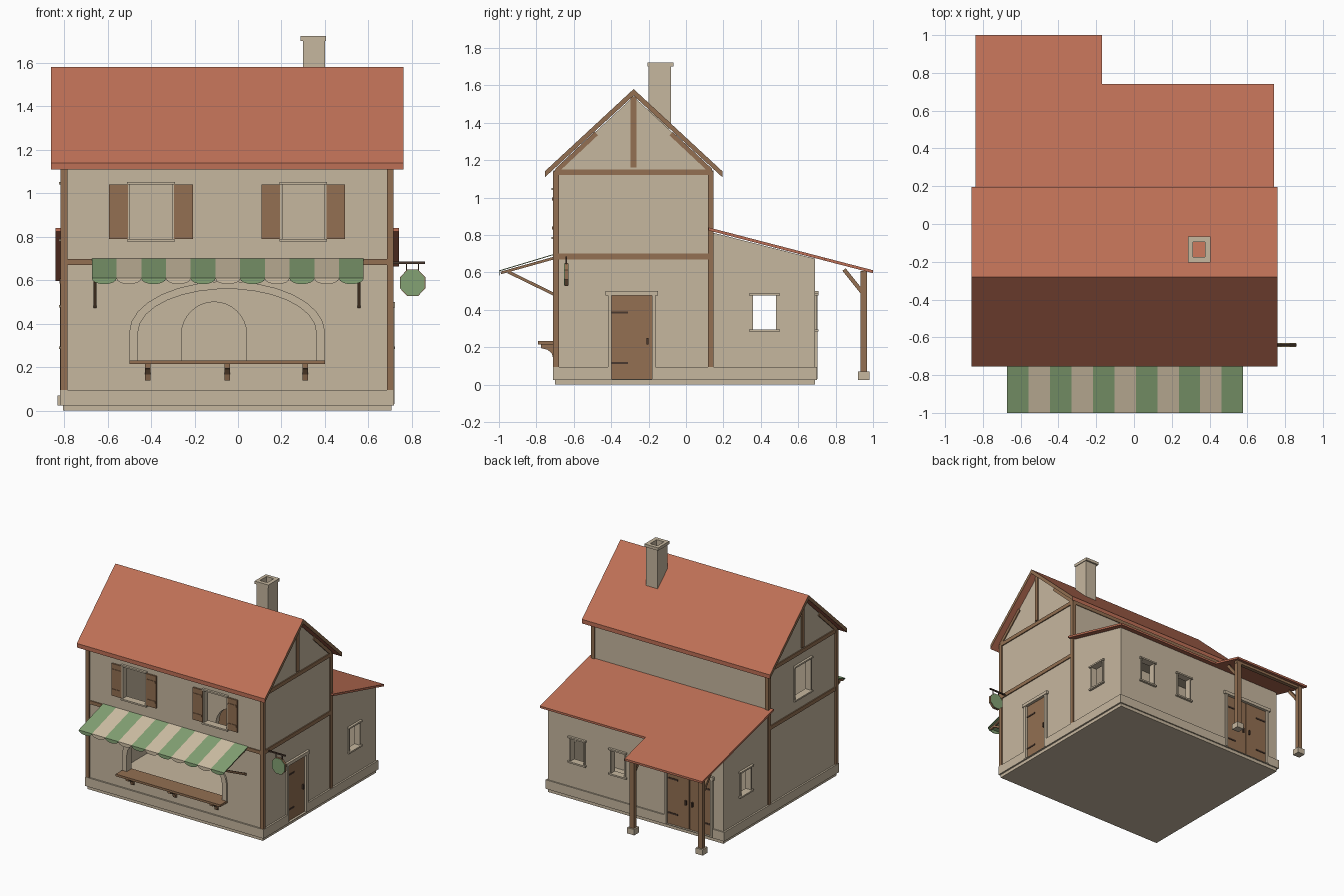
import bpy, bmesh, math
from mathutils import Vector

if "Cube" in bpy.data.objects:
    bpy.data.objects.remove(bpy.data.objects["Cube"])


def material(name, hexcode):
    srgb = [int(hexcode[i:i + 2], 16) / 255 for i in (0, 2, 4)]
    col = [c / 12.92 if c < 0.04 else ((c + 0.055) / 1.055) ** 2.4 for c in srgb] + [1]
    m = bpy.data.materials.new(name)
    m.use_nodes = True
    m.diffuse_color = col
    m.node_tree.nodes["Principled BSDF"].inputs["Base Color"].default_value = col
    return m


STONE = material("beige plaster", "C6B79F")
GREEN = material("pale green plaster", "B0BC9C")
TILE = material("terracotta tile", "BE7056")
WOOD = material("brown timber", "937052")
CLOTH = material("awning green", "84A274")
CREAM = material("awning cream", "D0C0A5")
IRON = material("dark iron", "4A382E")


def prism(name, pts, axis, a, b, mat):
    """Extrude a 2D outline along an axis, from a to b."""
    put = {"x": lambda p, t: (t, p[0], p[1]),
           "y": lambda p, t: (p[0], t, p[1]),
           "z": lambda p, t: (p[0], p[1], t)}[axis]
    bm = bmesh.new()
    lo = [bm.verts.new(put(p, a)) for p in pts]
    hi = [bm.verts.new(put(p, b)) for p in pts]
    bm.faces.new(lo)
    bm.faces.new(hi)
    n = len(pts)
    for i in range(n):
        j = (i + 1) % n
        bm.faces.new((lo[i], lo[j], hi[j], hi[i]))
    bmesh.ops.recalc_face_normals(bm, faces=bm.faces)
    me = bpy.data.meshes.new(name)
    bm.to_mesh(me)
    bm.free()
    ob = bpy.data.objects.new(name, me)
    bpy.context.collection.objects.link(ob)
    me.materials.append(mat)
    return ob


def box(name, x0, x1, y0, y1, z0, z1, mat):
    return prism(name, [(x0, y0), (x1, y0), (x1, y1), (x0, y1)], "z", z0, z1, mat)


def bar(p, q, w):
    """Outline of a straight bar of width w from p to q."""
    p, q = Vector(p), Vector(q)
    d = (q - p).normalized() * w / 2
    s = Vector((-d.y, d.x))
    return [p + s, q + s, q - s, p - s]


def cut(ob, cutters):
    """Subtract the cutters, bake the result and drop the cutters."""
    for c in cutters:
        c.hide_render = True
        m = ob.modifiers.new("cut", "BOOLEAN")
        m.operation, m.solver, m.object = "DIFFERENCE", "EXACT", c
    bpy.context.view_layer.update()
    me = bpy.data.meshes.new_from_object(ob.evaluated_get(bpy.context.evaluated_depsgraph_get()))
    ob.modifiers.clear()
    ob.data = me
    for c in cutters:
        bpy.data.objects.remove(c)


X0, X1, Y0, Y1, YB = -0.805, 0.705, -0.70, 0.14, 0.69   # wall planes
RIDGE = -0.28


def on_wall(name, side, u0, u1, d0, d1, z0, z1, mat):
    """Box on a wall: u runs along it, d is the distance outward."""
    if side in ("front", "back"):
        y, s = (Y0, -1) if side == "front" else (YB, 1)
        ya, yb = sorted((y + s * d0, y + s * d1))
        return box(name, u0, u1, ya, yb, z0, z1, mat)
    x, s = (X1, 1) if side == "left" else (X0, -1)
    xa, xb = sorted((x + s * d0, x + s * d1))
    return box(name, xa, xb, u0, u1, z0, z1, mat)


def arch(cx, r, h, base, spring, n=16):
    top = [(cx + r * math.cos(math.pi * i / n), spring + h * math.sin(math.pi * i / n)) for i in range(n + 1)]
    return [(cx + r, base)] + top + [(cx - r, base)]


# Openings: side, centre, half width, bottom, top
upper = [("front", -0.4, 0.1, 0.79, 1.04), ("front", 0.3, 0.1, 0.79, 1.04), ("right", RIDGE, 0.1, 0.79, 1.04)]
small = [("left", 0.42, 0.065, 0.295, 0.475), ("right", 0.42, 0.065, 0.295, 0.475),
         ("back", 0.45, 0.06, 0.295, 0.475), ("back", 0.1, 0.06, 0.295, 0.475)]
doors = [("left", -0.29, 0.11, 0.03, 0.475), ("back", -0.51, 0.19, 0.03, 0.475)]


def openings(items):
    return [on_wall("cutter", s, c - w, c + w, -0.08, 0.08, a, b, STONE) for s, c, w, a, b in items]


# Main house shell with green upper storey
CX, SPRING = -0.05, 0.36
house = prism("house_walls", [(Y0, 0), (Y1, 0), (Y1, 1.15), (RIDGE, 1.54), (Y0, 1.15)], "x", X0, X1, STONE)
room = prism("cutter", [(Y0 + .04, .03), (Y1 - .04, .03), (Y1 - .04, 1.14), (RIDGE, 1.49), (Y0 + .04, 1.14)],
             "x", X0 + .04, X1 - .04, STONE)
cut(house, [room, prism("cutter", arch(CX, .43, .215, .225, SPRING), "y", -0.8, -0.6, STONE),
            prism("cutter", arch(-0.11, .15, .15, .03, .35), "y", 0.05, 0.2, STONE)]
    + openings(upper + doors[:1]))
bm = bmesh.new()
bm.from_mesh(house.data)
bmesh.ops.bisect_plane(bm, geom=bm.verts[:] + bm.edges[:] + bm.faces[:], plane_co=(0, 0, 0.68), plane_no=(0, 0, 1))
for f in bm.faces:
    f.material_index = int(f.calc_center_median().z > 0.68)
bm.to_mesh(house.data)
bm.free()
house.data.materials.clear()
house.data.materials.append(STONE)
house.data.materials.append(GREEN)

# Back lean-to and plinth
lean = prism("lean_to_walls", [(Y1, 0), (YB, 0), (YB, .673), (Y1, .813)], "x", X0, X1, STONE)
cut(lean, [prism("cutter", [(.1, .03), (.65, .03), (.65, .665), (.1, .805)], "x", X0 + .04, X1 - .04, STONE)]
    + openings(small + doors[1:]))
plinth = box("plinth", X0 - .013, X1 + .013, Y0 - .012, YB + .01, .025, .095, STONE)
cut(plinth, [box("cutter", X0 + .01, X1 - .01, Y0 + .01, YB - .01, 0, .2, STONE)] + openings(doors))

# Main roof: tiles with timber gable edges
roof = prism("main_roof", [(-.755, 1.14), (RIDGE, 1.58), (.195, 1.14), (.195, 1.108), (RIDGE, 1.545), (-.755, 1.108)],
             "x", -0.86, 0.76, TILE)
roof.data.materials.append(WOOD)
for f in roof.data.polygons:
    f.material_index = int(abs(f.normal.x) > 0.9)


# Lean-to roof, longer over the porch
def slope(y):
    return 0.835 - (y - 0.14) * 0.26


for name, xa, xb, end in (("porch_roof", -0.84, -0.17, 1.0), ("lean_to_roof", -0.17, 0.74, 0.74)):
    prism(name, [(.12, slope(.12)), (end, slope(end)), (end, slope(end) - .016), (.12, slope(.12) - .016)],
          "x", xa, xb, TILE)

# Timber frame
for x in (X0 - .01, X1 - .02):
    for y in (Y0 - .01, Y1 - .022):
        box("corner_post", x, x + .03, y, y + .03, .095, 1.14, WOOD)
on_wall("front_beam", "front", X0, X1, -.02, .008, .67, .697, WOOD)
on_wall("front_eaves_beam", "front", X0, X1, -.02, .008, 1.12, 1.145, WOOD)
box("back_eaves_beam", X0, X1, Y1 - .02, Y1 + .006, 1.12, 1.145, WOOD)
for side in ("left", "right"):
    on_wall("side_beam", side, Y0, Y1, -.02, .008, .67, .7, WOOD)
    on_wall("gable_tie_beam", side, Y0, Y1, -.02, .008, 1.12, 1.15, WOOD)
    on_wall("king_post", side, RIDGE - .016, RIDGE + .016, -.02, .008, 1.16, 1.54, WOOD)
    xa = X1 - .02 if side == "left" else X0 - .008
    for s in (-1, 1):
        prism("gable_rafter", bar((RIDGE + s * .41, 1.145), (RIDGE + s * .2, 1.342), .025), "x", xa, xa + .028, WOOD)

# Window surrounds
for side, c, w, a, b in upper + small:
    lip = .01 if (side, c) in [u[:2] for u in upper] else .017
    for z0, z1 in ((a - .012, a), (b, b + .012)):
        on_wall("window_sill_or_lintel", side, c - w - lip, c + w + lip, -.04, .018, z0, z1, STONE)
    for u in (c - w - .006, c + w - .004):
        on_wall("window_jamb", side, u, u + .01, -.04, .008, a, b, STONE)

# Shutters with battens
for c in (-0.4, 0.3):
    for u in (c - .192, c + .106):
        on_wall("shutter", "front", u, u + .086, 0, .012, .79, 1.04, WOOD)
        for z in (.83, .985):
            on_wall("shutter_batten", "front", u + .006, u + .08, .01, .016, z, z + .015, WOOD)

# Doors, surrounds, hinges and handles
for side, c, w, a, b in doors:
    on_wall("door_lintel", side, c - w - .03, c + w + .03, -.04, .018, b, b + .025, STONE)
    for s in (-1, 1):
        u = c + s * (w + .008)
        on_wall("door_jamb", side, u - .01, u + .01, -.04, .014, a, b, STONE)
    leaves = [(c - w, c + w)] if side == "left" else [(c - w, c - .003), (c + .003, c + w)]
    for i, (u0, u1) in enumerate(leaves):
        on_wall("door_leaf", side, u0, u1, -.025, -.005, a, b, WOOD)
        h = u0 + .02 if i else u1 - .03
        on_wall("door_handle", side, h, h + .01, -.01, .008, .215, .25, IRON)
        g = u1 - .09 if i else u0
        for z in (.11, .38):
            on_wall("door_hinge", side, g, g + .09, -.01, -.001, z, z + .012, IRON)

# Serving arch of separate stones
N = 15


def ring(i, r, h):
    t = math.pi * i / N
    return (CX + r * math.cos(t), SPRING + h * math.sin(t))


for i in range(N):
    prism("arch_stone", [ring(i, .41, .2), ring(i, .45, .235), ring(i + 1, .45, .235), ring(i + 1, .41, .2)],
          "y", Y0 - .012, Y0 + .045, STONE)
for x in (CX - .45, CX + .41):
    box("arch_jamb", x, x + .04, Y0 - .012, Y0 + .045, .23, SPRING, STONE)

# Counter on curved brackets
box("counter", -.5, .4, -.79, Y0 + .05, .215, .232, WOOD)
curve = [(-.71 - .065 * (1 - math.cos(t)), .14 + .055 * math.sin(t)) for t in (0, .5, 1, 1.57)]
for x in (-.415, -.05, .31):
    prism("counter_bracket", curve + [(-.775, .216), (-.7, .216), (-.7, .14)], "x", x - .013, x + .013, WOOD)

# Striped awning with scalloped edge
STRIPES, AX, AW = 11, -0.672, 1.25 / 11
for i in range(STRIPES):
    xa, mat = AX + i * AW, (CREAM if i % 2 else CLOTH)
    prism("awning_stripe", [(-.7, .7), (-1, .61), (-1, .605), (-.7, .695)], "x", xa, xa + AW, mat)
    mid, r = xa + AW / 2, AW / 2
    prism("awning_scallop", [(mid + r * math.cos(t), .608 - .026 * math.sin(t))
                             for t in (math.pi * k / 8 for k in range(9))], "y", -1, -.996, mat)
for x in (-.664, .55):
    prism("awning_arm", bar((-.99, .597), (-.7, .678), .014), "x", x, x + .014, WOOD)
    prism("awning_brace", bar((-.95, .602), (-.7, .48), .016), "x", x, x + .014, WOOD)

# Chimney with open flue
chimney = box("chimney", .3, .4, -.2, -.08, 1.37, 1.7, STONE)
cap = box("chimney_cap", .287, .405, -.205, -.067, 1.7, 1.722, STONE)
for ob in (chimney, cap):
    cut(ob, [box("cutter", .312, .375, -.175, -.095, 1.2, 1.9, STONE)])

# Porch posts, braces and beam
for x in (-.8, -.21):
    box("porch_post_base", x - .03, x + .03, .92, .98, .025, .07, STONE)
    box("porch_post", x - .018, x + .018, .932, .968, .07, .607, WOOD)
    prism("porch_brace", bar((.945, .49), (.845, .615), .022), "x", x - .011, x + .011, WOOD)
box("porch_beam", -.82, -.19, .935, .965, .585, .606, WOOD)

# Hanging sign
box("sign_bracket", X1, .86, -.645, -.635, .675, .685, IRON)
for x in (.775, .83):
    box("sign_hanger", x - .003, x + .003, -.643, -.637, .64, .68, IRON)
for name, r, d, mat in (("sign_rim", .063, .008, WOOD), ("sign_face", .06, .011, CLOTH)):
    octagon = [(.803 + r * math.cos(t), .588 + r * 1.06 * math.sin(t))
               for t in (math.pi * (k + .5) / 4 for k in range(8))]
    prism(name, octagon, "y", -.64 - d, -.64 + d, mat)
